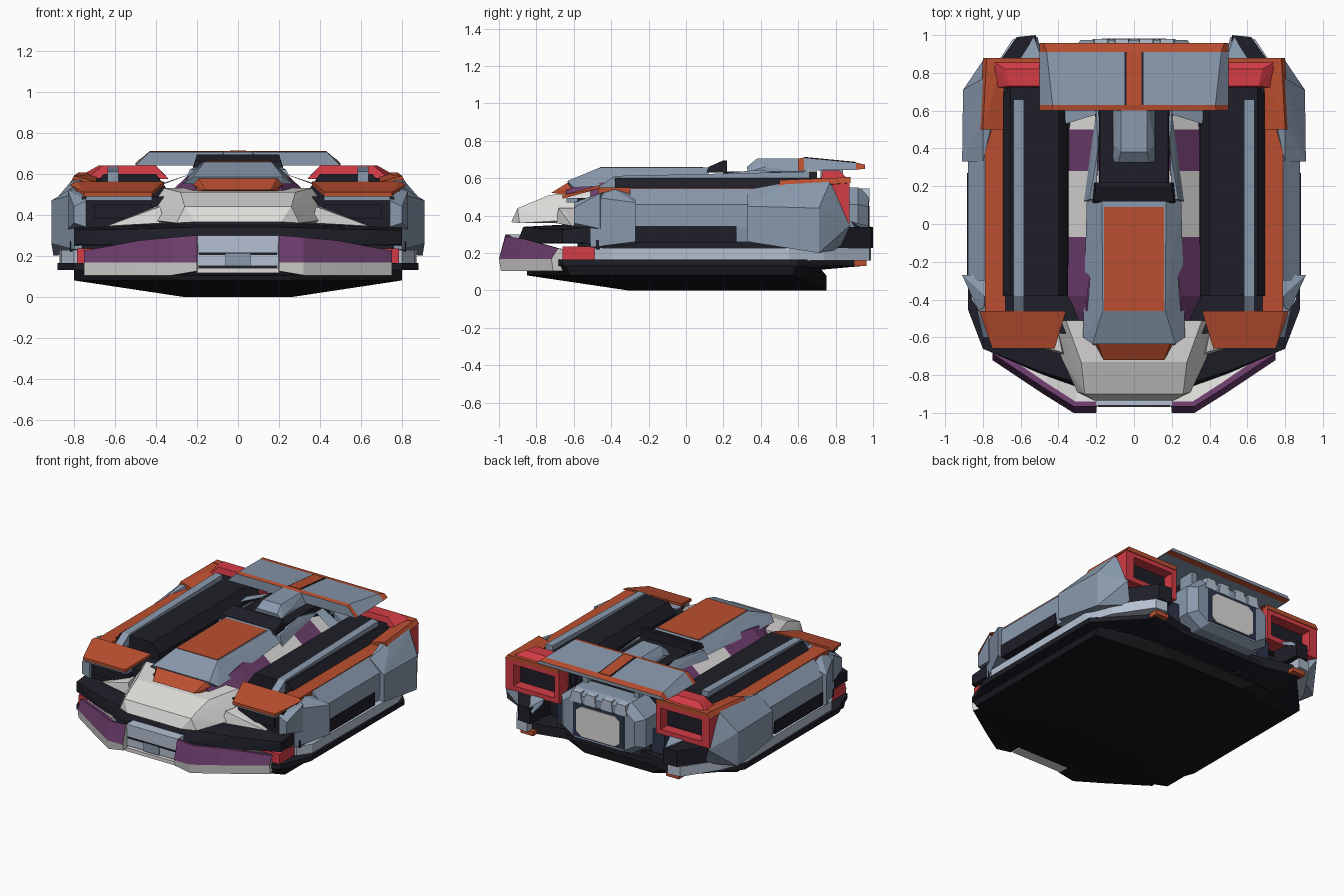
import bpy, bmesh

def mat(name, r, g, b):
    m = bpy.data.materials.new(name)
    m.diffuse_color = (r, g, b, 1)
    return m

GREY = mat("blue grey", 0.25, 0.32, 0.42)
LIGHT = mat("pale blue grey", 0.46, 0.53, 0.64)
BLACK = mat("charcoal", 0.013, 0.013, 0.021)
DARK = mat("underside black", 0.008, 0.008, 0.011)
WHITE = mat("off white", 0.72, 0.71, 0.69)
PURPLE = mat("purple", 0.15, 0.047, 0.15)
ORANGE = mat("burnt orange", 0.50, 0.078, 0.029)
RED = mat("red", 0.66, 0.045, 0.06)
NAVY = mat("navy", 0.025, 0.035, 0.07)

def finish(name, bm, mats, mirror=False):
    bmesh.ops.recalc_face_normals(bm, faces=bm.faces)
    me = bpy.data.meshes.new(name)
    bm.to_mesh(me)
    bm.free()
    for m in mats:
        me.materials.append(m)
    ob = bpy.data.objects.new(name, me)
    bpy.context.collection.objects.link(ob)
    if mirror:
        ob.modifiers.new("mirror", 'MIRROR')
    return ob

def hull(name, m, pts, centre=False):
    """Convex faceted block; centre=True spans x=0, otherwise one per side."""
    bm = bmesh.new()
    for x, y, z in pts:
        bm.verts.new((x, y, z))
        if centre:
            bm.verts.new((-x, y, z))
    r = bmesh.ops.convex_hull(bm, input=bm.verts)
    junk = {v for v in r["geom_interior"] + r["geom_unused"] if isinstance(v, bmesh.types.BMVert)}
    bmesh.ops.delete(bm, geom=list(junk), context='VERTS')
    bmesh.ops.dissolve_limit(bm, angle_limit=0.03, verts=bm.verts, edges=bm.edges)
    return finish(name, bm, [m], not centre)

def box(name, m, x0, x1, y0, y1, z0, z1, centre=False, inset=0):
    """Box, optionally with a smaller top in x."""
    pts = [(x, y, z0) for x in (x0, x1) for y in (y0, y1)]
    pts += [(x, y, z1) for x in (x0 + (0 if centre else inset), x1 - inset) for y in (y0, y1)]
    return hull(name, m, pts, centre)

def loft(name, mats, rings, rule, mirror=False):
    """Skin closed rings; rule(section, side) picks the material, -1 for end caps."""
    bm = bmesh.new()
    vs = [[bm.verts.new(p) for p in ring] for ring in rings]
    n = len(vs[0])
    for i in range(len(vs) - 1):
        for j in range(n):
            k = (j + 1) % n
            f = bm.faces.new((vs[i][j], vs[i][k], vs[i + 1][k], vs[i + 1][j]))
            f.material_index = rule(i, j)
    for ring in (vs[0], vs[-1]):
        bm.faces.new(ring).material_index = rule(-1, 0)
    return finish(name, bm, mats, mirror)

# Underbody, deck and inner core
hull("underbody", DARK, [(.27, -.31, 0), (.27, .75, 0), (.8, -.62, .08), (.8, .57, .08), (.25, -.85, .08),
     (.25, -.85, .105), (.8, -.65, .15), (.8, .6, .15), (.4, .75, .08), (.4, .7, .14)], True)
hull("floor_deck", BLACK, [(x, y, z) for z in (.13, .165) for x, y in
     ((.8, -.66), (.88, -.45), (.88, .6), (.62, .88), (.2, -.86))], True)
box("core", BLACK, 0, .76, -.58, .72, .15, .49, True)
box("tail_core", BLACK, 0, .3, .5, .8, .3, .60, True, .1)

# Front bumper: purple face, white lip and inner shelf, dark underneath
rings = []
for x, y, top, low in ((.2, -1, .30, .125), (.32, -1, .29, .105), (.48, -.9, .275, .105), (.75, -.72, .225, .105)):
    rings.append([(x, y + .01, low), (x, y, .168), (x, y + .035, top), (x * .97, y + .06, top - .005),
                  (x * .93, y + .16, .19), (x * .93, y + .16, low)])
loft("front_bumper", [PURPLE, WHITE, DARK], rings, lambda i, j: 1 if i < 0 else (1, 0, 0, 1, 1, 2)[j], True)
box("bumper_centre", LIGHT, 0, .2, -.96, -.84, .15, .30, True)
box("bumper_lip", WHITE, 0, .2, -.97, -.84, .115, .14, True)
box("intake_slot", BLACK, 0, .19, -.965, -.955, .205, .215, True)
box("front_plate", GREY, 0, .06, -.968, -.95, .15, .21, True)
hull("front_splitter", BLACK, [(.8, -.66, .255), (.8, -.66, .325), (.8, -.45, .25), (.8, -.45, .345), (.5, -.79, .25),
     (.5, -.78, .33), (.2, -.9, .26), (.2, -.87, .34), (.3, -.5, .36)], True)
box("front_marker", RED, .58, .785, -.66, -.49, .165, .235)

# Nose
hull("nose", WHITE, [(.21, -.935, .365), (.30, -.89, .36), (.38, -.72, .37), (.44, -.56, .37), (.26, -.9, .44),
     (.28, -.73, .51), (.36, -.51, .53), (.41, -.51, .46), (.43, -.51, .36)], True)
hull("nose_winglet", WHITE, [(.38, -.68, .44), (.40, -.58, .44), (.36, -.7, .36), (.64, -.61, .345), (.64, -.56, .34), (.45, -.64, .42)])

# Cabin shell with purple and white bands along y
ys = [(-.64, .25, .2, .545), (-.46, .33, .25, .575), (-.38, .375, .25, .585), (-.07, .37, .2, .61), (.28, .37, .2, .61),
      (.5, .37, .2, .60), (.62, .36, .2, .58)]
rings = [[(-w, y, .40), (-w, y, .47), (-t, y, z), (t, y, z), (w, y, .47), (w, y, .40)] for y, w, t, z in ys]
loft("cabin_shell", [PURPLE, WHITE], rings, lambda i, j: 1 if i in (3, 5) else 0)

# Canopy
hull("canopy", GREY, [(.27, -.6, .55), (.22, -.635, .585), (.25, .12, .585), (.165, -.46, .657), (.17, .12, .657), (.2, -.62, .55)], True)
hull("canopy_front_panel", ORANGE, [(.2, -.61, .59), (.22, -.61, .55), (.16, -.72, .522), (.2, -.64, .51)], True)
box("canopy_top_panel", ORANGE, 0, .16, -.46, .09, .652, .661, True)
hull("rear_screen", BLACK, [(.22, .11, .63), (.21, .12, .66), (.19, .2, .695), (.2, .22, .695), (.21, .22, .63)], True)
box("engine_deck", BLACK, 0, .20, .2, .7, .55, .635, True, .02)
hull("air_scoop", GREY, [(.11, .33, .63), (.08, .325, .66), (.07, .38, .705), (.07, .64, .705), (.11, .42, .66), (.11, .64, .63)], True)
hull("deck_strut", GREY, [(.20, .12, .56), (.265, .12, .56), (.18, .6, .60), (.20, .6, .60), (.20, .13, .62), (.235, .13, .62), (.19, .4, .645)])
hull("deck_side", GREY, [(.2, .58, .61), (.36, .53, .55), (.38, .62, .55), (.2, .66, .61)])

# Front fenders
hull("fender_top", ORANGE, [(.42, -.66, .49), (.75, -.66, .49), (.42, -.66, .51), (.75, -.66, .51), (.36, -.46, .545),
     (.82, -.46, .545), (.36, -.46, .563), (.79, -.46, .563)])
hull("fender_lamp_rim", GREY, [(.74, -.6, .47), (.8, -.6, .44), (.8, -.6, .36), (.74, -.6, .34), (.72, -.4, .34),
     (.72, -.4, .53), (.83, -.46, .52), (.83, -.46, .33)])
box("lamp_brow", GREY, .42, .74, -.64, -.5, .47, .495)
box("lamp_recess", BLACK, .42, .70, -.60, -.5, .38, .45)
box("fender_rail", ORANGE, .68, .79, -.47, .52, .49, .55)

# Side bodywork
hull("front_flare", GREY, [(.80, -.51, .23), (.80, -.51, .50), (.79, -.38, .54), (.91, -.27, .47), (.91, -.27, .26),
     (.72, -.27, .53), (.72, -.27, .24), (.72, -.5, .24)])
hull("side_panel", GREY, [(.87, -.3, .26), (.88, -.3, .34), (.88, -.3, .46), (.79, -.3, .545), (.7, -.3, .26), (.87, .4, .26),
     (.88, .4, .34), (.88, .4, .46), (.79, .4, .545), (.7, .4, .26)])
box("side_vent", BLACK, .82, .884, -.27, .27, .255, .345)
hull("rear_flare", GREY, [(.91, .33, .26), (.91, .33, .45), (.80, .33, .54), (.80, .55, .58), (.905, .71, .44), (.90, .71, .2),
     (.80, .77, .58), (.79, .88, .35), (.76, .5, .57), (.72, .33, .26), (.72, .82, .22)])
hull("side_skirt", LIGHT, [(x, y, z) for z in (.16, .228) for x, y in
     ((.80, -.49), (.86, -.4), (.87, .55), (.80, .74), (.64, .98), (.55, .99), (.6, -.49))])
box("sill_gap", BLACK, .6, .82, -.48, .6, .22, .27)

# Long dark roof pods and their rails
hull("roof_pod", BLACK, [(x, y, z) for y in (-.38, .74) for x, z in ((.35, .45), (.35, .53), (.40, .6), (.655, .6), (.70, .54), (.70, .45))])
hull("pod_rail", GREY, [(x, y, z) for x in (.583, .637) for y, z in ((-.46, .53), (-.46, .56), (-.38, .612), (.66, .635), (.66, .53))])

# Rear corner frames
hull("rear_cap", ORANGE, [(.69, .5, .52), (.82, .5, .55), (.69, .5, .56), (.80, .5, .59), (.69, .88, .575), (.80, .88, .575),
     (.69, .88, .60), (.78, .88, .605)])
box("rear_edge", ORANGE, .38, .78, .83, .88, .575, .605)
hull("rear_hood", RED, [(.34, .72, .575), (.74, .72, .575), (.40, .73, .64), (.66, .73, .64), (.42, .82, .64), (.68, .82, .64),
     (.36, .86, .6), (.75, .86, .6)])
box("frame_top", RED, .38, .77, .77, .875, .545, .58)
box("frame_bottom", RED, .38, .77, .77, .875, .36, .395)
box("frame_inner", RED, .38, .415, .77, .875, .36, .58)
box("frame_outer", RED, .735, .797, .77, .875, .36, .58)
box("tail_lamp", BLACK, .38, .76, .7, .80, .36, .58)

# Lower tail
hull("tail_corner", BLACK, [(x, y, z) for z in (.228, .34) for x, y in ((.84, .68), (.62, .99), (.52, 1), (.50, .8), (.7, .68))])
hull("tail_corner_trim", GREY, [(.49, .9, .34), (.53, .99, .34), (.6, .88, .37), (.51, .99, .3), (.49, .88, .37)])
hull("tail_lower", BLACK, [(.25, .6, .1), (.7, .6, .12), (.25, .86, .13), (.6, .94, .13), (.25, .86, .2), (.6, .94, .2), (.7, .7, .2)])
box("tail_accent", ORANGE, .52, .62, .9, .965, .13, .16)
box("tail_vent", NAVY, .32, .42, .72, .84, .2, .36)
box("tail_purple", PURPLE, .3, .72, .6, .74, .135, .165)

# Engine outlet at the rear
hull("engine_block", GREY, [(x, y, z) for y, s in ((.75, 1), (.92, 1), (.975, .85)) for x, z in
     ((.33 * s, .37 + .09 * s), (.33 * s, .37 - .11 * s), (.22 * s, .37 - .18 * s), (.22 * s, .37 + .18 * s))], True)
box("outlet_surround", NAVY, 0, .2, .97, .978, .23, .47, True)
hull("outlet_panel", WHITE, [(x, y, z) for y in (.97, .983) for x, z in ((.17, .27), (.17, .42), (.13, .45), (.13, .24))], True)
for i, x in enumerate((.02, .13)):
    box("outlet_plate_%d" % (i + 1), LIGHT, x, x + .09, .86, .98, .47, .545, inset=.01)

# Rear wing with orange leading and trailing edges
secs = [(.60, .64, .705), (.63, .641, .71), (.91, .645, .683), (.957, .65, .672)]
rings = [[(-.5, y, b), (-.5 + (t - b), y, t), (.5 - (t - b), y, t), (.5, y, b)] for y, b, t in secs]
loft("rear_wing", [GREY, ORANGE], rings, lambda i, j: 1 if i in (0, 2) else 0)
hull("wing_centre_strip", ORANGE, [(.04, .63, .70), (.04, .63, .714), (.04, .91, .675), (.04, .91, .687)], True)
hull("wing_gap", BLACK, [(x, y, z) for x in (.04, .05) for y, z in ((.63, .70), (.63, .712), (.91, .675), (.91, .685))])
box("wing_mount", GREY, .18, .22, .72, .84, .52, .65)
